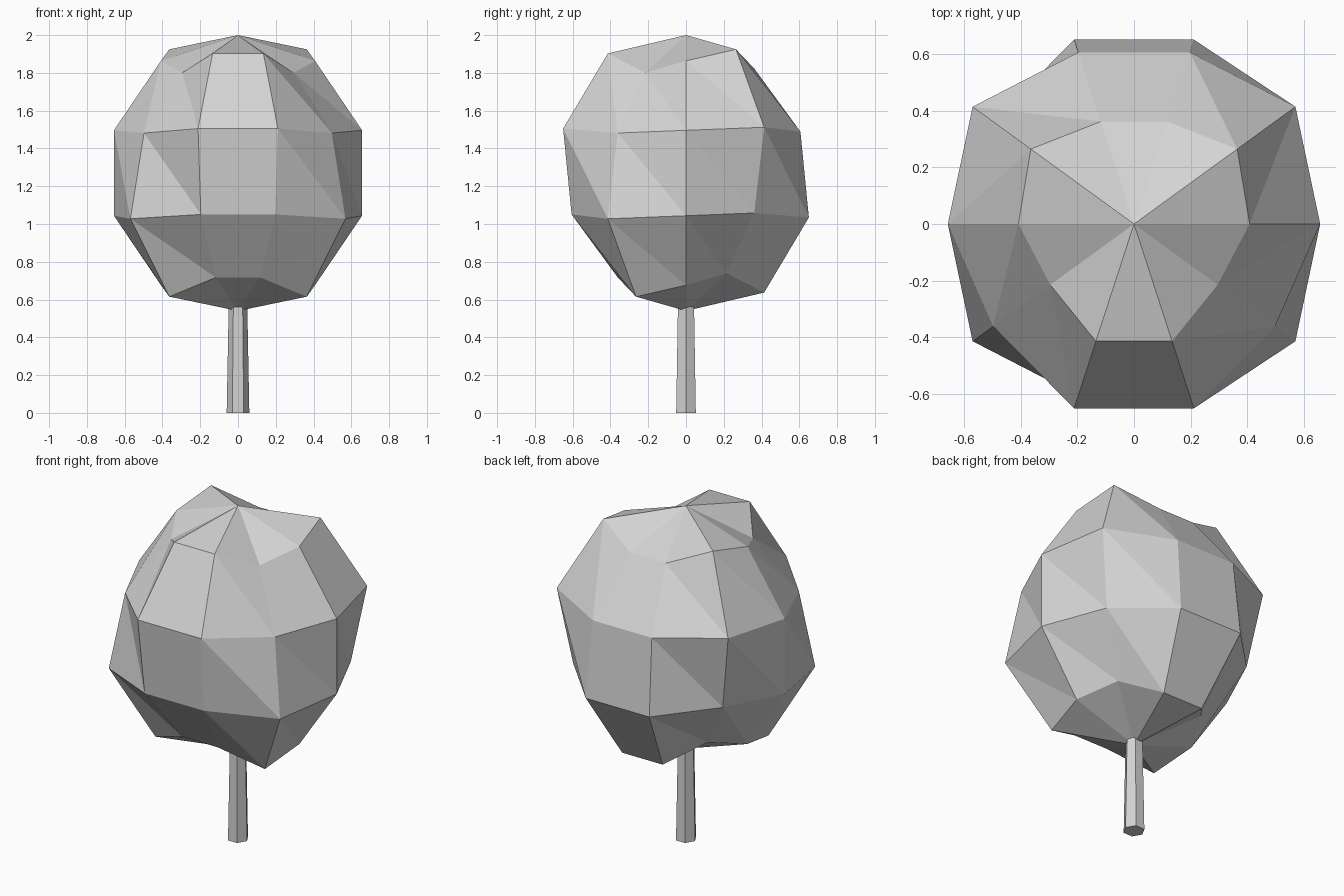
import bpy, bmesh
from math import radians, sin, cos

cube = bpy.data.objects.get("Cube")
if cube:
    bpy.data.objects.remove(cube, do_unlink=True)

# One plain grey for the whole tree
grey = bpy.data.materials.new("light_grey")
grey.use_nodes = True
colour = (0.65, 0.65, 0.65, 1)
grey.diffuse_color = colour
grey.node_tree.nodes["Principled BSDF"].inputs["Base Color"].default_value = colour


def add_object(name, bm):
    bmesh.ops.recalc_face_normals(bm, faces=bm.faces)
    mesh = bpy.data.meshes.new(name)
    bm.to_mesh(mesh)
    bm.free()
    mesh.materials.append(grey)
    obj = bpy.data.objects.new(name, mesh)
    bpy.context.collection.objects.link(obj)
    return obj


# Foliage: a dented ten-sided ball, mirrored in x, whose lower half
# repeats the upper half turned back to front
SIDES, CENTRE, HALF = 10, 1.27, 0.73
CROWN = {-72: 0.435, -36: 0.365, 0: 0.408, 36: 0.45, 72: 0.38}
WAIST = {-72: 0.684, -36: 0.615, 0: 0.657, 36: 0.704, 72: 0.637}


def ring(bm, radii, slope, flip):
    verts = []
    for i in range(SIDES):
        a = i * 360 // SIDES
        side = a if a <= 90 else 180 - a if a <= 270 else a - 360
        r = radii[side * flip]
        verts.append(bm.verts.new((r * cos(radians(a)), r * sin(radians(a)),
                                   CENTRE + flip * slope * r)))
    return verts


bm = bmesh.new()
top = bm.verts.new((0, 0, CENTRE + HALF))
bottom = bm.verts.new((0, 0, CENTRE - HALF))
rings = [ring(bm, CROWN, 1.455, 1), ring(bm, WAIST, 0.344, 1),
         ring(bm, WAIST, 0.344, -1), ring(bm, CROWN, 1.455, -1)]
for i in range(SIDES):
    j = (i + 1) % SIDES
    bm.faces.new((top, rings[0][i], rings[0][j]))
    bm.faces.new((bottom, rings[-1][j], rings[-1][i]))
    for upper, lower in zip(rings, rings[1:]):
        bm.faces.new((upper[i], lower[i], lower[j]))
        bm.faces.new((upper[i], lower[j], upper[j]))
add_object("foliage", bm)

# Trunk: a slim tapered hexagonal post reaching just into the foliage
bm = bmesh.new()
height = 0.58
bmesh.ops.create_cone(bm, cap_ends=True, segments=6, radius1=0.06,
                      radius2=0.049, depth=height)
for v in bm.verts:
    # turn the corners onto the x axis and stand the post on the ground
    v.co = (v.co.y, -v.co.x, v.co.z + height / 2)
add_object("trunk", bm)
